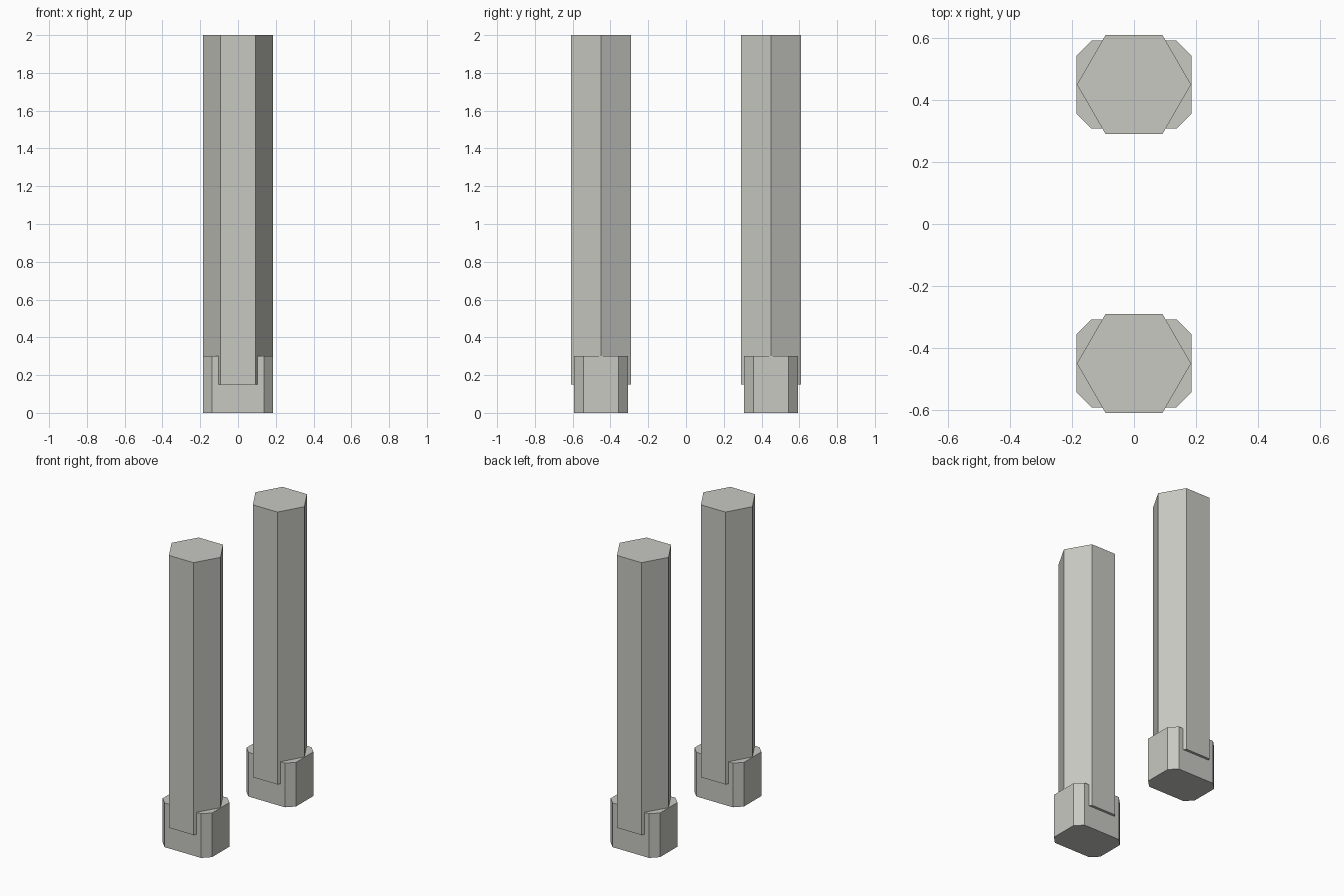
import bpy, bmesh, math

if "Cube" in bpy.data.objects:
    bpy.data.objects.remove(bpy.data.objects["Cube"])

grey = bpy.data.materials.new("warm_grey")
grey.diffuse_color = (0.58, 0.58, 0.54, 1)
grey.use_nodes = True
grey.node_tree.nodes["Principled BSDF"].inputs["Base Color"].default_value = grey.diffuse_color


def prism(name, profile, z0, z1, y):
    """Extrude a closed XY profile from z0 to z1, centred on y."""
    bm = bmesh.new()
    face = bm.faces.new([bm.verts.new((px, py + y, z0)) for px, py in profile])
    ext = bmesh.ops.extrude_face_region(bm, geom=[face])
    top = [v for v in ext["geom"] if isinstance(v, bmesh.types.BMVert)]
    bmesh.ops.translate(bm, verts=top, vec=(0, 0, z1 - z0))
    bmesh.ops.recalc_face_normals(bm, faces=bm.faces)
    mesh = bpy.data.meshes.new(name)
    bm.to_mesh(mesh)
    bm.free()
    mesh.materials.append(grey)
    obj = bpy.data.objects.new(name, mesh)
    bpy.context.collection.objects.link(obj)


# Hexagonal shaft section, points along x
R = 0.184
hexagon = [(R * math.cos(i * math.pi / 3), R * math.sin(i * math.pi / 3))
           for i in range(6)]

# Chamfered rectangular foot section
W, D, C = 0.186, 0.142, 0.049
foot = [(W, -D + C), (W, D - C), (W - C, D), (-W + C, D),
        (-W, D - C), (-W, -D + C), (-W + C, -D), (W - C, -D)]

# Front and back posts, each shaft sunk into its foot
for side, y in (("front", -0.45), ("back", 0.45)):
    prism(side + "_shaft", hexagon, 0.15, 2.0, y)
    prism(side + "_foot", foot, 0.0, 0.3, y)
